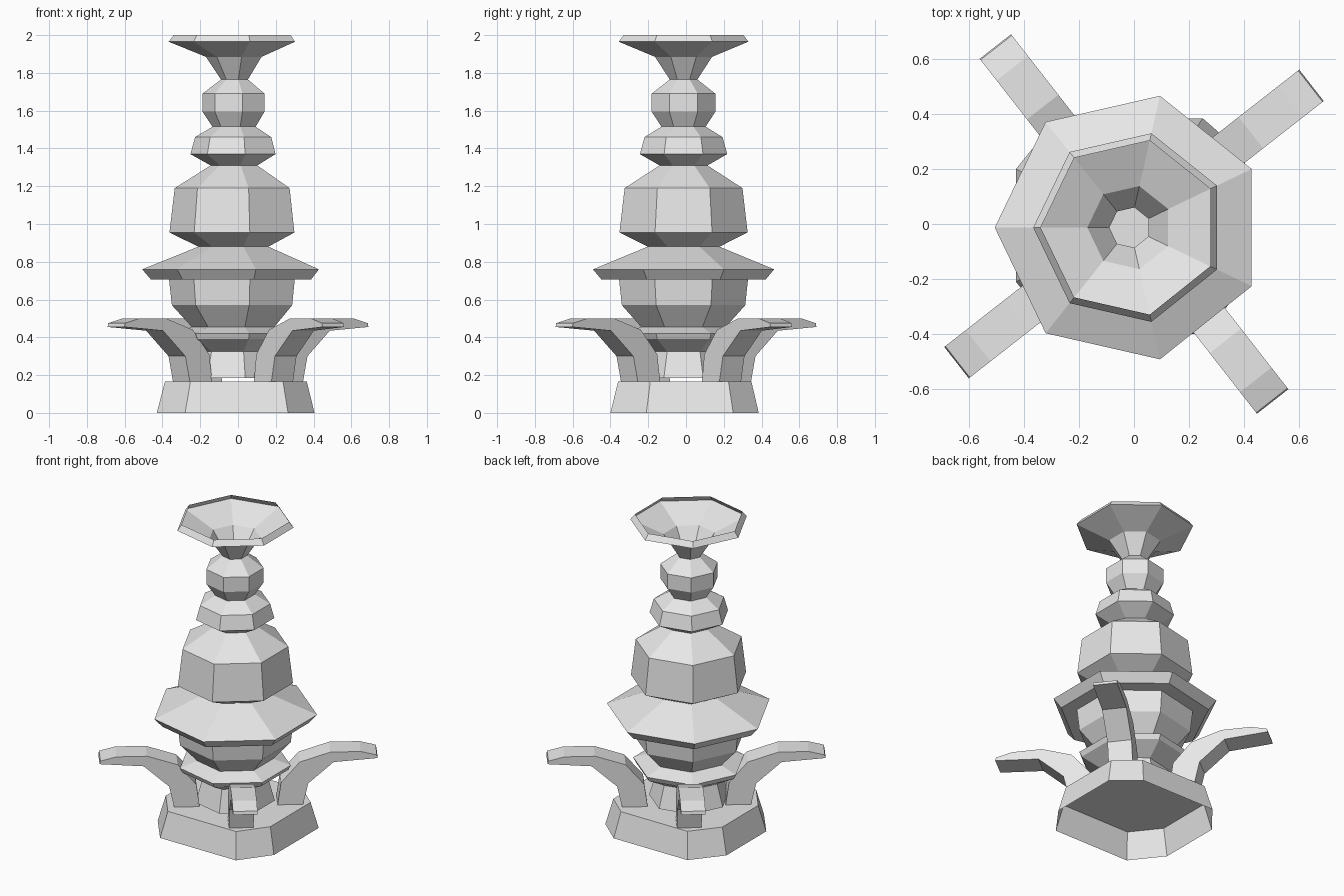
import bpy, bmesh, math
from mathutils import Vector

cube = bpy.data.objects.get("Cube")
if cube:
    bpy.data.objects.remove(cube, do_unlink=True)

stone = bpy.data.materials.new("pale_grey")
stone.use_nodes = True
GREY = (0.8, 0.8, 0.8, 1)
stone.diffuse_color = GREY
stone.node_tree.nodes["Principled BSDF"].inputs["Base Color"].default_value = GREY


def finish(name, bm, fix_normals=True):
    if fix_normals:
        bmesh.ops.recalc_face_normals(bm, faces=bm.faces)
    mesh = bpy.data.meshes.new(name)
    bm.to_mesh(mesh)
    bm.free()
    mesh.materials.append(stone)
    obj = bpy.data.objects.new(name, mesh)
    bpy.context.collection.objects.link(obj)
    return obj


def bridge(bm, low, high):
    n = len(low)
    for i in range(n):
        j = (i + 1) % n
        bm.faces.new((low[i], low[j], high[j], high[i]))


def lathe(name, profile, sides=7, centre=(-0.015, -0.013)):
    """Open turned shell with a corner pointing to -x."""
    bm = bmesh.new()
    rings = []
    for r, z in profile:
        ring = []
        for i in range(sides):
            a = math.pi + math.tau * i / sides
            ring.append(bm.verts.new((centre[0] + r * math.cos(a),
                                      centre[1] + r * math.sin(a), z)))
        rings.append(ring)
    for low, high in zip(rings, rings[1:]):
        bridge(bm, low, high)
    return finish(name, bm, False)


# Turned column, split into its stacked parts
lathe("pedestal_collar", [(0.24, 0.185), (0.20, 0.325), (0.32, 0.39),
                          (0.335, 0.42), (0.23, 0.455)])
lathe("lower_barrel", [(0.23, 0.455), (0.335, 0.57), (0.35, 0.705)])
lathe("wide_brim", [(0.35, 0.705), (0.445, 0.705), (0.492, 0.76), (0.195, 0.88)])
lathe("upper_barrel", [(0.195, 0.88), (0.348, 0.955), (0.32, 1.19), (0.13, 1.31)])
lathe("neck_ring", [(0.13, 1.31), (0.237, 1.37), (0.212, 1.46), (0.12, 1.515)])
lathe("neck_bead", [(0.12, 1.515), (0.173, 1.595), (0.173, 1.69), (0.075, 1.765)])
lathe("top_bowl", [(0.075, 1.765), (0.155, 1.885), (0.352, 1.965), (0.325, 2.0)])

# Chamfered square base, hollow underneath
bm = bmesh.new()
outline = [(-0.43, 0.2), (-0.43, -0.21), (-0.28, -0.4), (0.265, -0.4),
           (0.405, -0.21), (0.405, 0.25), (0.25, 0.385), (-0.28, 0.385)]
bottom = [bm.verts.new((x, y, 0)) for x, y in outline]
top = [bm.verts.new((x * 0.9, y * 0.9, 0.165)) for x, y in outline]
bridge(bm, bottom, top)
bm.faces.new(top)
finish("base", bm, False)

# Four curved arms: a side profile of (distance, height) given thickness
arm_top = [(0.23, 0.165), (0.25, 0.31), (0.36, 0.44), (0.54, 0.5), (0.72, 0.5), (0.815, 0.475)]
arm_under = [(0.82, 0.455), (0.56, 0.435), (0.41, 0.30), (0.38, 0.165)]
HALF_WIDTH = 0.0725
for k, name in enumerate(("back_left", "back_right", "front_right", "front_left")):
    a = math.radians(38 + 90 * k)
    out = Vector((math.cos(a), math.sin(a), 0))
    side = Vector((-out.y, out.x, 0)) * HALF_WIDTH
    bm = bmesh.new()
    walls = []
    for s in (-1, 1):
        walls.append([bm.verts.new(out * r + side * s + Vector((0, 0, z)))
                      for r, z in arm_top + arm_under])
    bridge(bm, *walls)
    # Side walls as a strip of quads between the top and under edges
    pairs = ((0, 1, 8, 9), (1, 2, 7, 8), (2, 3, 7), (3, 4, 6, 7), (4, 5, 6))
    for wall in walls:
        for f in pairs:
            bm.faces.new([wall[i] for i in f])
    finish(name + "_arm", bm)
